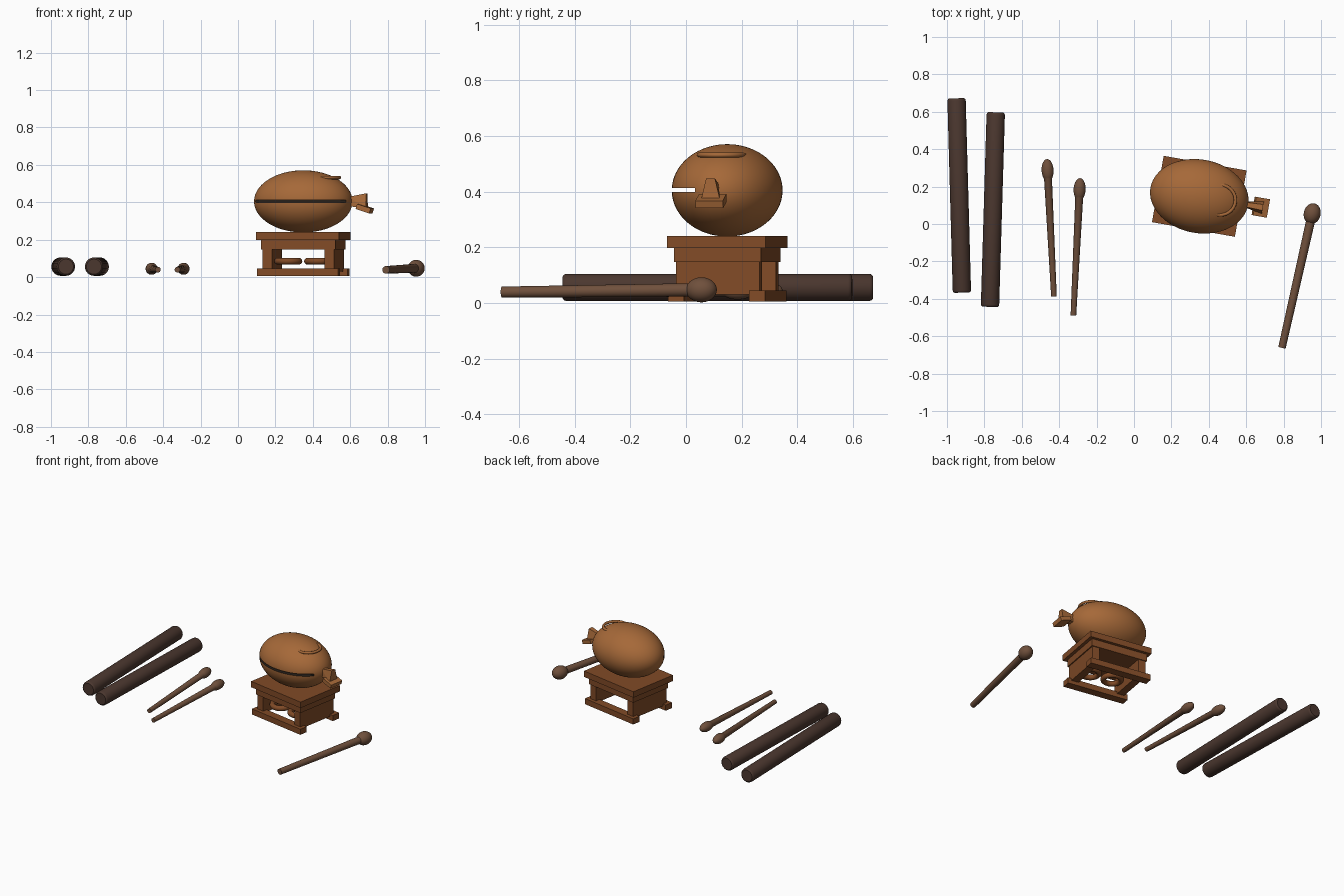
import bpy, bmesh
from math import radians, sin, cos, pi
from mathutils import Matrix, Vector

if "Cube" in bpy.data.objects:
    bpy.data.objects.remove(bpy.data.objects["Cube"])


def material(name, rgb):
    m = bpy.data.materials.new(name)
    m.diffuse_color = (*rgb, 1)
    m.use_nodes = True
    m.node_tree.nodes["Principled BSDF"].inputs["Base Color"].default_value = m.diffuse_color
    return m


BLOCK = material("block_wood", (0.38, 0.14, 0.04))
STAND = material("stand_wood", (0.22, 0.07, 0.02))
STICK = material("stick_wood", (0.16, 0.08, 0.045))
CLAVE = material("dark_wood", (0.07, 0.038, 0.028))
DARK = material("slit_dark", (0.02, 0.014, 0.01))

# Shared frame of the stand and the block, turned 10 degrees
FRAME = Matrix.Translation((0.349, 0.148, 0)) @ Matrix.Rotation(radians(-10), 4, 'Z')


def finish(name, bm, mat, matrix, smooth=False):
    bmesh.ops.recalc_face_normals(bm, faces=bm.faces)
    bm.transform(matrix)
    me = bpy.data.meshes.new(name)
    bm.to_mesh(me)
    bm.free()
    me.materials.append(mat)
    ob = bpy.data.objects.new(name, me)
    bpy.context.collection.objects.link(ob)
    if smooth:
        bpy.ops.object.select_all(action='DESELECT')
        ob.select_set(True)
        bpy.context.view_layer.objects.active = ob
        bpy.ops.object.shade_smooth_by_angle(angle=radians(35))
    return ob


def box(name, size, centre, mat, tilt=0):
    bm = bmesh.new()
    bmesh.ops.create_cube(bm, size=1)
    local = (Matrix.Translation(centre) @ Matrix.Rotation(radians(tilt), 4, 'Y')
             @ Matrix.Diagonal((*size, 1)))
    return finish(name, bm, mat, FRAME @ local)


def spin(bm, points, closed=False, steps=32):
    # Revolve (radius, height) points around z
    vs = [bm.verts.new((r, 0, z)) for r, z in points]
    pairs = list(zip(vs, vs[1:] + vs[:1])) if closed else list(zip(vs, vs[1:]))
    es = [bm.edges.new(p) for p in pairs]
    bmesh.ops.spin(bm, geom=vs + es, cent=(0, 0, 0), axis=(0, 0, 1),
                   angle=2 * pi, steps=steps)
    bmesh.ops.remove_doubles(bm, verts=bm.verts, dist=1e-5)


def rod(name, start, end, profile, mat):
    bm = bmesh.new()
    spin(bm, profile)
    start, end = Vector(start), Vector(end)
    turn = (end - start).to_track_quat('Z', 'Y').to_matrix().to_4x4()
    return finish(name, bm, mat, Matrix.Translation(start) @ turn, True)


def ring(name, centre, major, minor, mat):
    bm = bmesh.new()
    pts = [(major + minor * cos(2 * pi * i / 12), minor * sin(2 * pi * i / 12))
           for i in range(12)]
    spin(bm, pts, closed=True, steps=40)
    return finish(name, bm, mat, FRAME @ Matrix.Translation(centre), True)


def beater(name, start, end, r0, r1, head_r, head_l):
    # Tapered handle that runs into an egg-shaped head
    length = (Vector(end) - Vector(start)).length
    mid = length - head_l
    pts = [(0, 0), (r0, 0)]
    a0 = pi - math_asin(r1 / head_r)
    for i in range(15):
        a = a0 * (1 - i / 14)
        pts.append((head_r * sin(a) if i < 14 else 0, mid + head_l * cos(a)))
    rod(name, start, end, pts, STICK)


def math_asin(v):
    from math import asin
    return asin(v)


# Pair of claves
R = 0.049
for name, a, b in (("clave_left", (-0.92, -0.367, 0.056), (-0.949, 0.672, 0.056)),
                   ("clave_right", (-0.77, -0.443, 0.056), (-0.739, 0.597, 0.056))):
    n = (Vector(b) - Vector(a)).length
    rod(name, a, b, [(0, 0), (R * 0.82, 0), (R * 0.95, 0.005), (R, 0.013),
                     (R, n - 0.013), (R * 0.95, n - 0.005), (R * 0.82, n), (0, n)], CLAVE)

# Drumsticks and mallet
beater("drumstick_left", (-0.428, -0.387, 0.040), (-0.465, 0.347, 0.045), 0.015, 0.021, 0.032, 0.06)
beater("drumstick_right", (-0.324, -0.489, 0.040), (-0.288, 0.245, 0.045), 0.015, 0.021, 0.032, 0.06)
beater("mallet", (0.791, -0.662, 0.039), (0.965, 0.110, 0.048), 0.020, 0.024, 0.045, 0.056)

# Stand: top board, apron, end panels and floor rails
box("stand_top", (0.45, 0.36, 0.042), (0, 0, 0.219), STAND)
box("stand_apron", (0.405, 0.318, 0.052), (0, 0, 0.174), STAND)
for side, s in (("left", -1), ("right", 1)):
    box("stand_panel_" + side, (0.052, 0.305, 0.13), (s * 0.169, 0, 0.095), STAND)
    ring("stand_ring_" + side, (s * 0.081 + 0.01, -0.06, 0.085), 0.057, 0.018, STAND)
for side, s in (("front", -1), ("back", 1)):
    box("stand_rail_" + side, (0.44, 0.058, 0.04), (0, s * 0.148, 0.025), STAND)

# Egg-shaped block with a dark slit along the front
bm = bmesh.new()
bmesh.ops.create_uvsphere(bm, u_segments=64, v_segments=40, radius=1)
body = finish("block_body", bm, BLOCK,
              FRAME @ Matrix.Translation((0, 0, 0.405)) @ Matrix.Diagonal((0.265, 0.197, 0.166, 1)), True)
cutter = box("slit_cutter", (0.7, 0.225, 0.015), (0, -0.1875, 0.406), DARK)
cutter.hide_render = True
cutter.display_type = 'WIRE'
cut = body.modifiers.new("slit", 'BOOLEAN')
cut.operation = 'DIFFERENCE'
cut.solver = 'EXACT'
cut.material_mode = 'TRANSFER'
cut.object = cutter

# Half-sunk ring on the top
ring("block_ring", (0.115, 0, 0.532), 0.08, 0.009, BLOCK)

# Tail: flared neck with a tilted plate under it
bm = bmesh.new()
for x, zb, zt, wb, wt in ((0.25, 0.38, 0.43, 0.015, 0.012), (0.345, 0.365, 0.448, 0.036, 0.016)):
    for y, z in ((-wb, zb), (wb, zb), (wt, zt), (-wt, zt)):
        bm.verts.new((x, y, z))
bmesh.ops.convex_hull(bm, input=bm.verts)
bmesh.ops.dissolve_limit(bm, angle_limit=0.02, verts=bm.verts, edges=bm.edges)
finish("tail_neck", bm, BLOCK, FRAME)
box("tail_plate", (0.078, 0.10, 0.028), (0.334, 0, 0.366), BLOCK, tilt=18)
